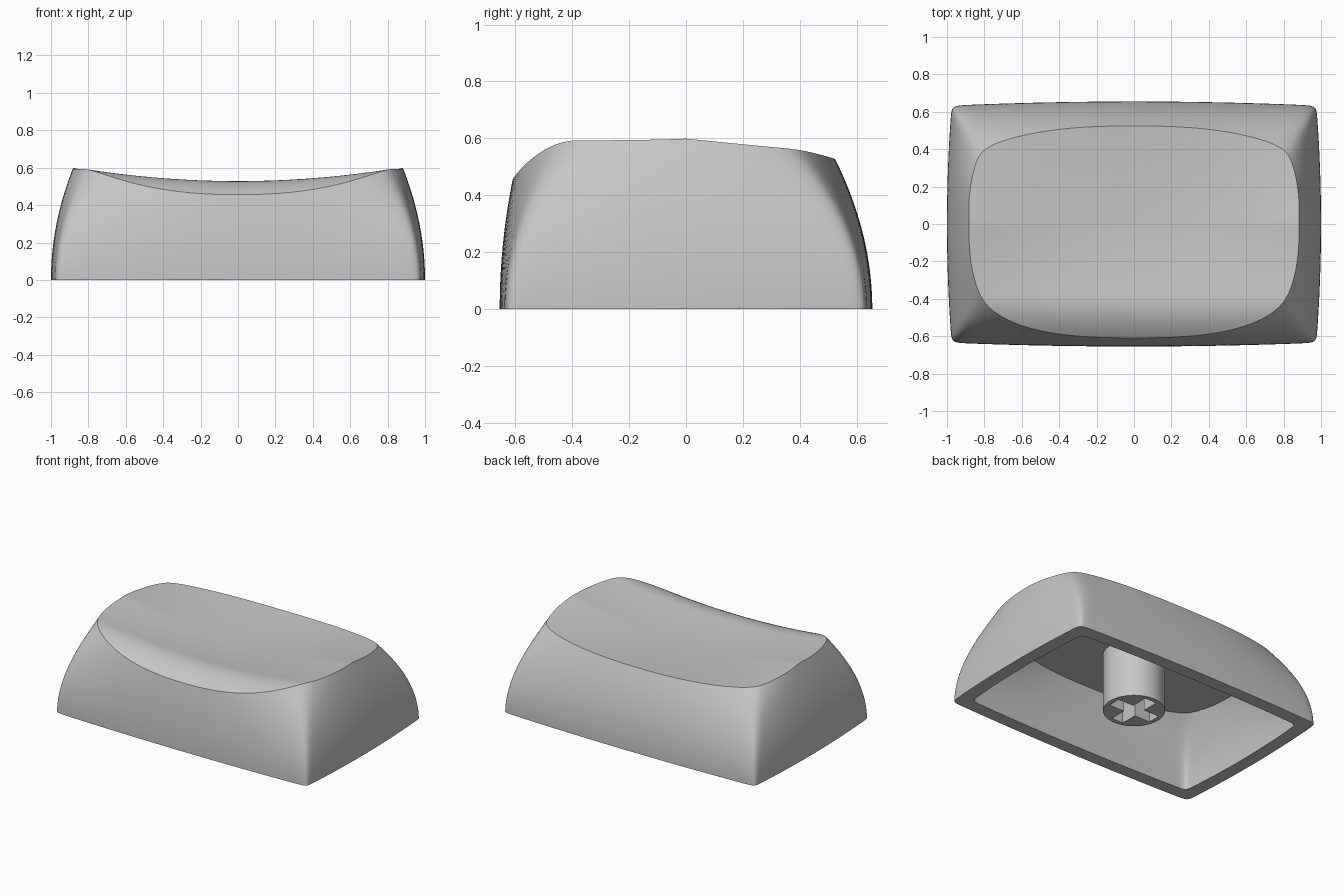
import bpy
import bmesh
from math import cos, sin, pi, exp

cube = bpy.data.objects.get("Cube")
if cube:
    bpy.data.objects.remove(cube, do_unlink=True)

# One matte grey plastic
GREY = (0.57, 0.57, 0.57, 1)
plastic = bpy.data.materials.new("grey_plastic")
plastic.use_nodes = True
plastic.diffuse_color = GREY
shader = plastic.node_tree.nodes["Principled BSDF"]
shader.inputs["Base Color"].default_value = GREY
shader.inputs["Roughness"].default_value = 0.6


def make_object(name, bm):
    bmesh.ops.recalc_face_normals(bm, faces=bm.faces[:])
    mesh = bpy.data.meshes.new(name)
    bm.to_mesh(mesh)
    bm.free()
    mesh.materials.append(plastic)
    obj = bpy.data.objects.new(name, mesh)
    bpy.context.collection.objects.link(obj)
    return obj


# Directions around a unit square, packed closer towards the corners
HALF = 24
ease = [1 - (1 - i / HALF) ** 2 for i in range(HALF + 1)]
side = [-e for e in reversed(ease)] + ease[1:-1]
square = []
for c, s in ((1, 0), (0, 1), (-1, 0), (0, -1)):
    square += [(c - s * t, s + c * t) for t in side]


def section(d, z, inset=0.0):
    """Outline at height z: four bowed sides meeting at tight corners."""
    u, v = d
    n = 50 * exp(-1.6 * z)
    r = (abs(u) ** n + abs(v) ** n) ** (-1 / n)
    u, v = u * r, v * r
    z2, power = z * z, 2 + z
    taper, bow = (0.47, 0.022 + 0.27 * z2) if v > 0 else (0.22, 0.02 + 0.35 * z2)
    a = 1 - 0.33 * z2 - inset - (0.025 + 0.17 * z2) * abs(v) ** power
    b = 0.655 - taper * z2 - inset - bow * abs(u) ** power
    return u * a, v * b


def dish(x, y):
    """Height of the scooped top, rolling down at the front lip."""
    lip = max(0, -0.38 - y)
    if y > 0:
        spine, curl = 0.505 + 0.08 * y * y, 0.121 - 0.14 * y
    else:
        spine, curl = 0.505 + 0.15 * y * y - 2 * lip ** 2, 0.121 + 0.06 * y
    return spine + curl * x * x


def rim_height(d):
    low, high = 0.3, 0.65
    for _ in range(30):
        mid = (low + high) / 2
        if mid < dish(*section(d, mid)):
            low = mid
        else:
            high = mid
    return low


# Shell: cavity walls, bottom edge, outer walls and dished top in one loft
ROWS, RINGS, CEILING, WALL, LEAN = 20, 26, 0.42, 0.09, 1.35
rims = [rim_height(d) for d in square]
rings = []
for i in range(ROWS + 1):
    z = CEILING * (1 - i / ROWS)
    rings.append([(*section(d, z * LEAN, WALL), z) for d in square])
for i in range(ROWS + 1):
    rings.append([(*section(d, h * i / ROWS), h * i / ROWS)
                  for d, h in zip(square, rims)])
edge = rings[-1]
CENTRE_Y = -0.03
for i in range(1, RINGS):
    k = 1 - i / RINGS
    ring = []
    for x, y, _ in edge:
        px, py = x * k, CENTRE_Y + (y - CENTRE_Y) * k
        ring.append((px, py, dish(px, py)))
    rings.append(ring)

bm = bmesh.new()
loops = [[bm.verts.new(p) for p in ring] for ring in rings]
count = len(square)
for lower, upper in zip(loops, loops[1:]):
    for j in range(count):
        k = (j + 1) % count
        bm.faces.new((lower[j], lower[k], upper[k], upper[j]))
bm.faces.new(loops[0])
tip = bm.verts.new((0, CENTRE_Y, dish(0, CENTRE_Y)))
for j in range(count):
    bm.faces.new((loops[-1][j], loops[-1][(j + 1) % count], tip))
for face in bm.faces:
    face.smooth = True
# Crisp lines at the ceiling, both bottom edges and the top rim
for index in (0, ROWS, ROWS + 1, 2 * ROWS + 1):
    loop = loops[index]
    for j in range(count):
        bm.edges.get((loop[j], loop[(j + 1) % count])).smooth = False
make_object("cap_shell", bm)

# Stem: round post with a cross-shaped socket
RADIUS, ARM, SLOT, FOOT, DEPTH = 0.197, 0.165, 0.045, 0.015, 0.3
bm = bmesh.new()


def outline(points):
    verts = [bm.verts.new((x, y, FOOT)) for x, y in points]
    return verts, [bm.edges.new((verts[i - 1], verts[i])) for i in range(len(verts))]


def raise_walls(verts, height):
    top = [bm.verts.new((v.co.x, v.co.y, height)) for v in verts]
    for i in range(len(verts)):
        bm.faces.new((verts[i - 1], verts[i], top[i], top[i - 1]))
    bm.faces.new(top)


circle = [(RADIUS * cos(2 * pi * i / 64), RADIUS * sin(2 * pi * i / 64)) for i in range(64)]
cross = []
for c, s in ((1, 0), (0, 1), (-1, 0), (0, -1)):
    for p, q in ((ARM, -SLOT), (ARM, SLOT), (SLOT, SLOT)):
        cross.append((c * p - s * q, s * p + c * q))
post, post_edges = outline(circle)
socket, socket_edges = outline(cross)
bmesh.ops.triangle_fill(bm, edges=post_edges + socket_edges, use_beauty=True)
raise_walls(post, CEILING + 0.02)
raise_walls(socket, DEPTH)
stem = make_object("stem", bm)
bpy.ops.object.select_all(action="DESELECT")
stem.select_set(True)
bpy.context.view_layer.objects.active = stem
bpy.ops.object.shade_smooth_by_angle(angle=pi / 6)
